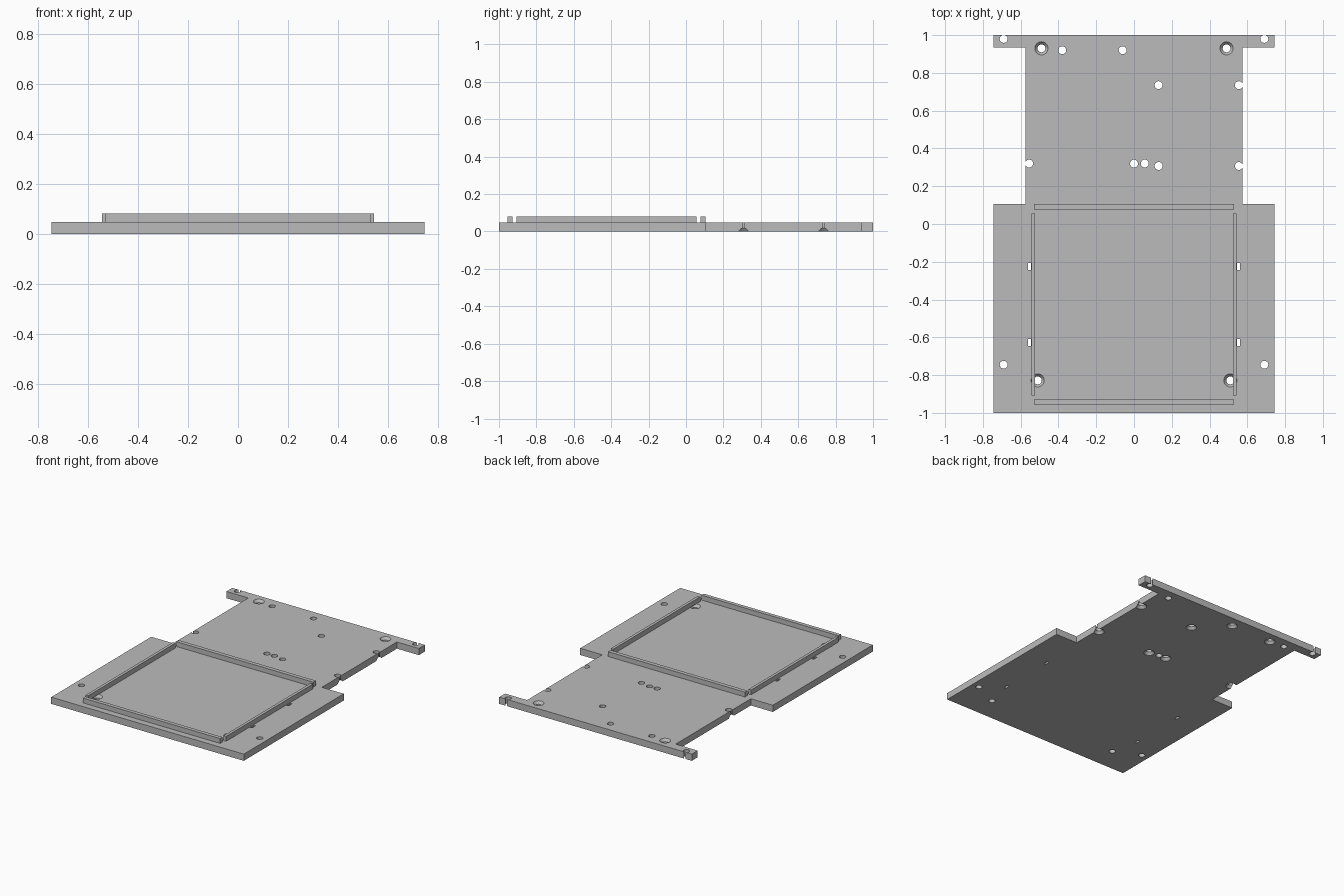
import bpy
import bmesh
from math import cos, sin, tau

if "Cube" in bpy.data.objects:
    bpy.data.objects.remove(bpy.data.objects["Cube"], do_unlink=True)

T = 0.047        # plate thickness
TOP = 0.081      # top of the rails
R_HOLE, R_SINK, SINK = 0.021, 0.035, 0.018
SIDES = 32

grey = bpy.data.materials.new("plain grey")
grey.use_nodes = True
grey.diffuse_color = (0.5, 0.5, 0.5, 1)
grey.node_tree.nodes["Principled BSDF"].inputs["Base Color"].default_value = (0.5, 0.5, 0.5, 1)


def finish(name, bm):
    bmesh.ops.recalc_face_normals(bm, faces=bm.faces[:])
    mesh = bpy.data.meshes.new(name)
    bm.to_mesh(mesh)
    bm.free()
    mesh.materials.append(grey)
    obj = bpy.data.objects.new(name, mesh)
    bpy.context.collection.objects.link(obj)
    return obj


def add_prism(bm, outline, z0, z1):
    face = bm.faces.new([bm.verts.new((x, y, z0)) for x, y in outline])
    new = bmesh.ops.extrude_face_region(bm, geom=[face])["geom"]
    for v in new:
        if isinstance(v, bmesh.types.BMVert):
            v.co.z = z1


def add_box(bm, x0, x1, y0, y1, z0, z1):
    add_prism(bm, [(x0, y0), (x1, y0), (x1, y1), (x0, y1)], z0, z1)


def add_lathe(bm, x, y, profile):
    rings = [[bm.verts.new((x + r * cos(tau * i / SIDES), y + r * sin(tau * i / SIDES), z))
              for i in range(SIDES)] for r, z in profile]
    for a, b in zip(rings, rings[1:]):
        for i in range(SIDES):
            j = (i + 1) % SIDES
            bm.faces.new((a[i], a[j], b[j], b[i]))
    bm.faces.new(rings[0])
    bm.faces.new(rings[-1])


# Base plate: wide front, narrow neck and a crossbar at the back
half = [(0.745, -1), (0.745, 0.105), (0.575, 0.105), (0.575, 0.935), (0.745, 0.935), (0.745, 1)]
bm = bmesh.new()
add_prism(bm, half + [(-x, y) for x, y in reversed(half)], 0, T)
plate = finish("base_plate", bm)

# Drilled holes: straight, countersunk from below, countersunk from above
E = 0.01
wide = R_SINK + (R_SINK - R_HOLE) * E / SINK
straight = [(R_HOLE, -E), (R_HOLE, T + E)]
below = [(wide, -E), (R_HOLE, SINK), (R_HOLE, T + E)]
above = [(r, T - z) for r, z in below]
holes = [
    (straight, [(-0.69, 0.98), (0.69, 0.98), (0.057, 0.32), (-0.69, -0.745), (0.69, -0.745)]),
    (below, [(-0.38, 0.92), (-0.06, 0.92), (0.13, 0.735), (0.555, 0.735),
             (-0.555, 0.32), (0, 0.32), (0.13, 0.307), (0.555, 0.307)]),
    (above, [(-0.49, 0.93), (0.49, 0.93), (-0.51, -0.828), (0.51, -0.828)]),
]
bm = bmesh.new()
for profile, places in holes:
    for x, y in places:
        add_lathe(bm, x, y, profile)

# Small slots beside the side rails
for side in (-1, 1):
    for y in (-0.225, -0.628):
        x = side * 0.554
        add_box(bm, x - 0.008, x + 0.008, y - 0.019, y + 0.019, -E, T + E)
cutter = finish("hole_cutter", bm)
cutter.hide_render = True

cut = plate.modifiers.new("holes", "BOOLEAN")
cut.operation = "DIFFERENCE"
cut.solver = "EXACT"
cut.object = cutter
bpy.context.view_layer.objects.active = plate
plate.select_set(True)
bpy.ops.object.modifier_apply(modifier=cut.name)
bpy.data.objects.remove(cutter, do_unlink=True)
bpy.ops.object.shade_smooth_by_angle(angle=0.5)

# Raised rails framing the front area, open at the corners
rails = {
    "front_rail": (-0.53, 0.53, -0.955, -0.928),
    "back_rail": (-0.53, 0.53, 0.077, 0.105),
    "left_rail": (0.523, 0.543, -0.907, 0.056),
    "right_rail": (-0.543, -0.523, -0.907, 0.056),
}
for name, extent in rails.items():
    bm = bmesh.new()
    add_box(bm, *extent, T, TOP)
    finish(name, bm)
